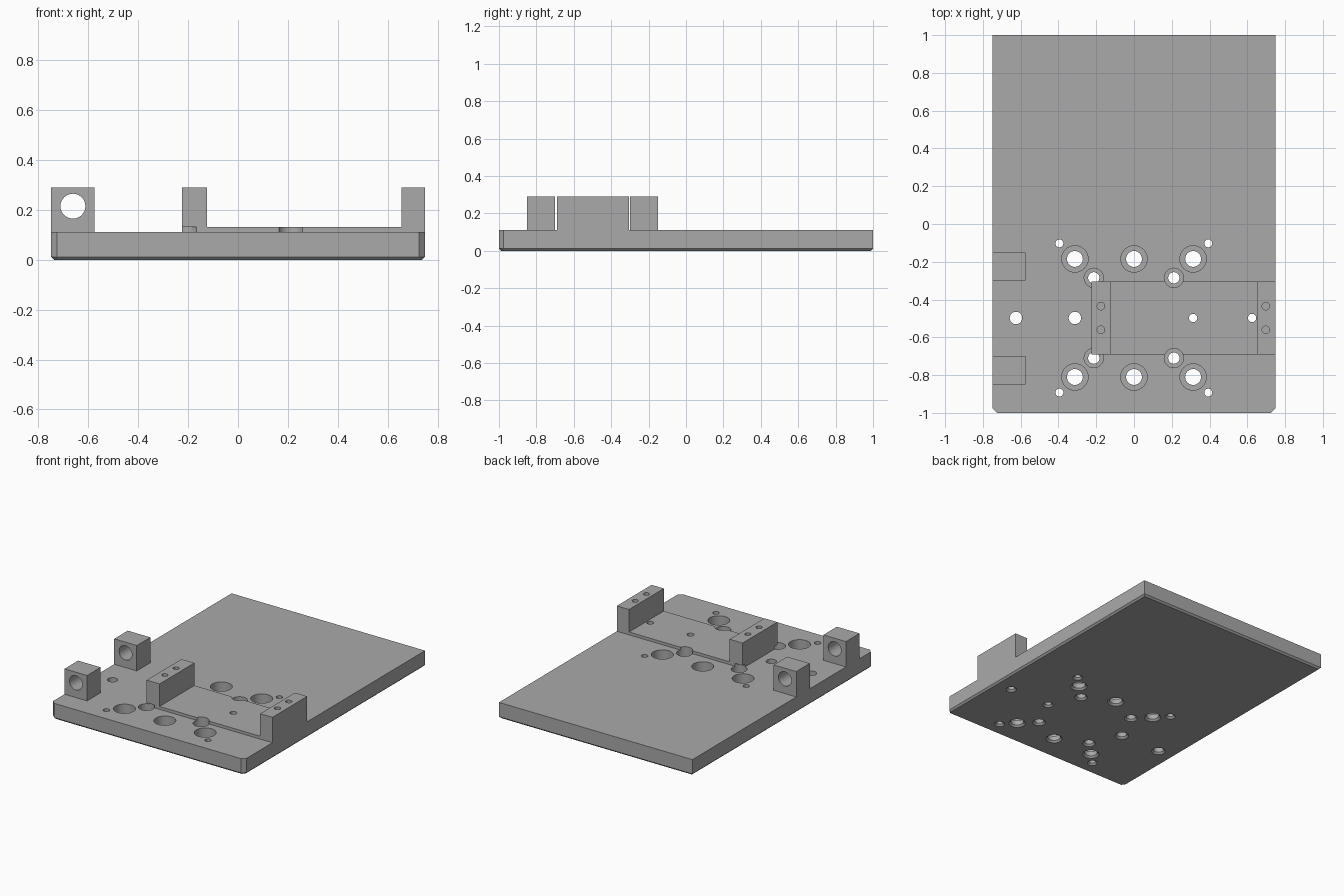
import bpy, bmesh, math
from mathutils import Matrix

if "Cube" in bpy.data.objects:
    bpy.data.objects.remove(bpy.data.objects["Cube"])

grey = bpy.data.materials.new("plain grey")
grey.use_nodes = True
grey.diffuse_color = (0.4, 0.4, 0.4, 1)
grey.node_tree.nodes["Principled BSDF"].inputs["Base Color"].default_value = (0.4, 0.4, 0.4, 1)

TOP, FLOOR, HIGH = 0.112, 0.132, 0.29


def make(name, bm):
    bmesh.ops.recalc_face_normals(bm, faces=bm.faces)
    mesh = bpy.data.meshes.new(name)
    bm.to_mesh(mesh)
    bm.free()
    mesh.materials.append(grey)
    ob = bpy.data.objects.new(name, mesh)
    bpy.context.collection.objects.link(ob)
    return ob


def prism(points, direction):
    """Extrude a closed outline along a direction."""
    bm = bmesh.new()
    face = bm.faces.new([bm.verts.new(p) for p in points])
    out = bmesh.ops.extrude_face_region(bm, geom=[face])
    verts = [v for v in out["geom"] if isinstance(v, bmesh.types.BMVert)]
    bmesh.ops.translate(bm, vec=direction, verts=verts)
    return bm


def turned(bm, profile, matrix, sides=32):
    """Add a closed turned solid from (radius, height) steps."""
    rings = []
    for r, z in profile:
        angles = [2 * math.pi * i / sides for i in range(sides)]
        rings.append([bm.verts.new(matrix @ Matrix.Translation(
            (r * math.cos(a), r * math.sin(a), z)).translation) for a in angles])
    bm.faces.new(rings[0][::-1])
    bm.faces.new(rings[-1])
    for low, up in zip(rings, rings[1:]):
        for i in range(sides):
            j = (i + 1) % sides
            bm.faces.new((low[i], low[j], up[j], up[i]))


def cut(ob, cutter):
    mod = ob.modifiers.new("holes", "BOOLEAN")
    mod.operation, mod.solver, mod.object = "DIFFERENCE", "EXACT", cutter
    bpy.ops.object.select_all(action="DESELECT")
    bpy.context.view_layer.objects.active = ob
    ob.select_set(True)
    bpy.ops.object.modifier_apply(modifier=mod.name)
    bpy.ops.object.shade_smooth_by_angle(angle=math.radians(30))


# Base plate: clipped front corners and a chamfered underside
c = 0.025
outline = [(-0.75, 1), (-0.75, c - 1), (c - 0.75, -1), (0.75 - c, -1), (0.75, c - 1), (0.75, 1)]
bm = prism([(x, y, 0) for x, y in outline], (0, 0, TOP))
bottom = [e for e in bm.edges if all(v.co.z < 0.001 for v in e.verts)]
bmesh.ops.bevel(bm, geom=bottom, offset=0.012, segments=1, affect="EDGES")
plate = make("base_plate", bm)

# Raised cradle: thin floor between two upright lugs
profile = [(-0.225, TOP), (0.75, TOP), (0.75, HIGH), (0.655, HIGH),
           (0.655, FLOOR), (-0.125, FLOOR), (-0.125, HIGH), (-0.225, HIGH)]
cradle = make("cradle", prism([(x, -0.69, z) for x, z in profile], (0, 0.385, 0)))

# Pair of pivot blocks on the right edge
blocks = []
for name, y in (("front_pivot_block", -0.85), ("rear_pivot_block", -0.30)):
    corners = [(-0.75, TOP), (-0.575, TOP), (-0.575, HIGH), (-0.75, HIGH)]
    blocks.append(make(name, prism([(x, y, z) for x, z in corners], (0, 0.15, 0))))

# Drills for the plate and cradle
drills = bmesh.new()


def drill(x, y, r, bore=0, top=0.2):
    flare = [(r + 0.022, -0.01), (r, 0.012)]
    head = [(r, 0.045), (bore, 0.045), (bore, top)] if bore else [(r, top)]
    turned(drills, flare + head, Matrix.Translation((x, y, 0)))


for side in (-1, 1):
    y = -0.4975 + side * 0.3125
    for x in (-0.313, 0, 0.313):
        drill(x, y, 0.042, 0.07)
    y = -0.4975 + side * 0.2125
    drill(-0.213, y, 0.03, 0.051, FLOOR)
    drill(0.211, y, 0.03, 0.051)
    for x in (-0.395, 0.393):
        drill(x, -0.4975 + side * 0.395, 0.021)
    for x in (-0.175, 0.698):
        turned(drills, [(0.02, 0.16), (0.02, 0.35)],
               Matrix.Translation((x, -0.4975 + side * 0.0625, 0)))
for x, r in ((-0.625, 0.033), (-0.313, 0.033), (0.313, 0.022), (0.625, 0.022)):
    drill(x, -0.4975, r)
drills = make("drill_cutter", drills)
cut(plate, drills)
cut(cradle, drills)

# Cross bore through both pivot blocks
bore = bmesh.new()
turned(bore, [(0.05, 0), (0.05, 1)],
       Matrix.Translation((-0.662, 0, 0.215)) @ Matrix.Rotation(math.pi / 2, 4, "X"))
bore = make("bore_cutter", bore)
for block in blocks:
    cut(block, bore)

for helper in (drills, bore):
    bpy.data.objects.remove(helper)
